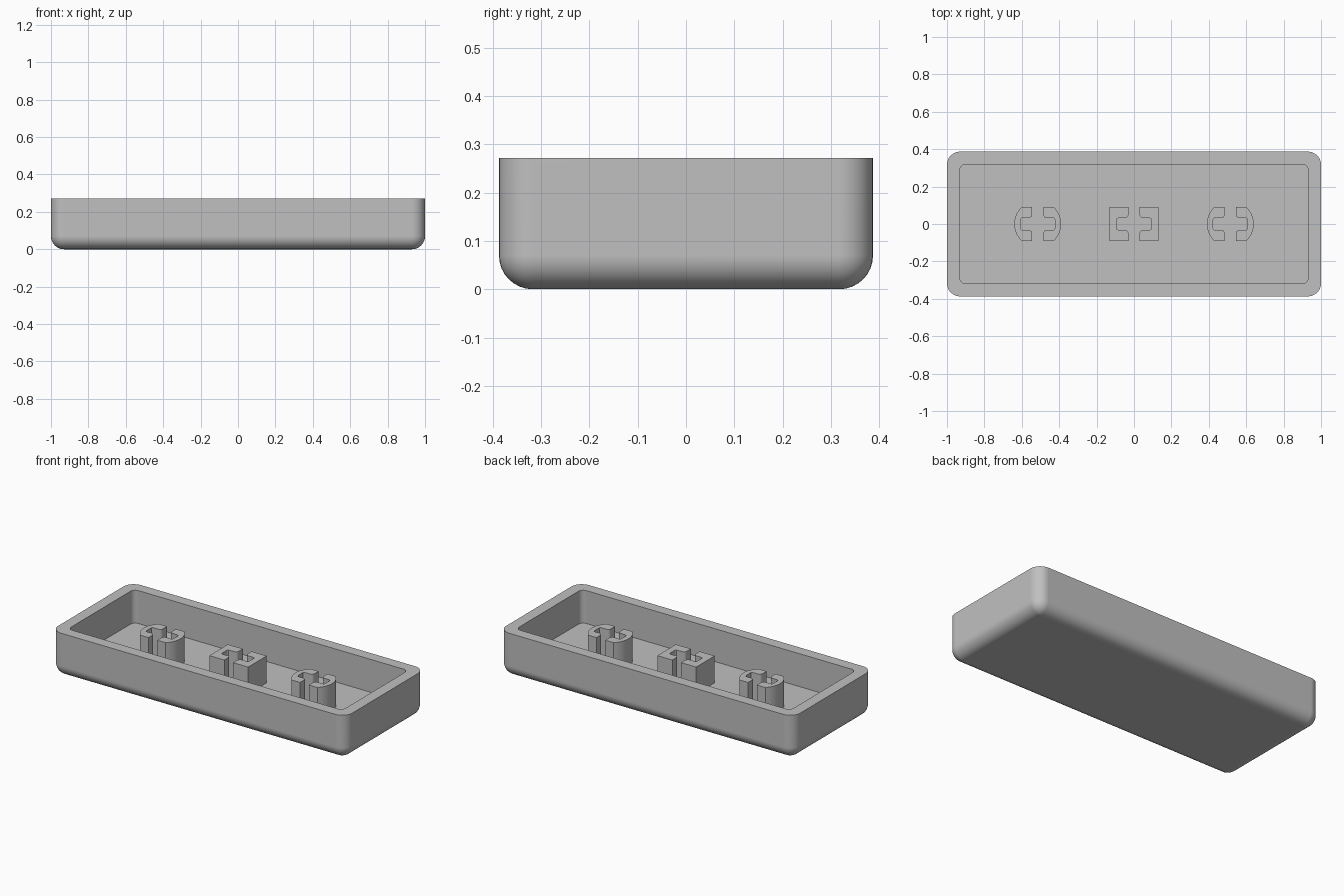
import bpy
import bmesh
from math import sin, cos, pi, asin

cube = bpy.data.objects.get("Cube")
if cube:
    bpy.data.objects.remove(cube, do_unlink=True)

HALF_X, HALF_Y, HEIGHT = 1.0, 0.387, 0.272
RADIUS, FLOOR, STEM_TOP = 0.07, 0.07, 0.235
STEPS = 8

grey = bpy.data.materials.new("plain grey")
grey.use_nodes = True
colour = (0.53, 0.53, 0.53, 1)
grey.diffuse_color = colour
grey.node_tree.nodes["Principled BSDF"].inputs["Base Color"].default_value = colour


def finish(bm, name):
    bmesh.ops.remove_doubles(bm, verts=bm.verts, dist=0.0001)
    bmesh.ops.recalc_face_normals(bm, faces=bm.faces)
    mesh = bpy.data.meshes.new(name)
    bm.to_mesh(mesh)
    bm.free()
    mesh.materials.append(grey)
    obj = bpy.data.objects.new(name, mesh)
    bpy.context.collection.objects.link(obj)
    bpy.ops.object.select_all(action="DESELECT")
    obj.select_set(True)
    bpy.context.view_layer.objects.active = obj
    bpy.ops.object.shade_smooth_by_angle(angle=pi / 6)
    return obj


def arc(cx, cy, r, start, end, steps=STEPS):
    angles = [start + (end - start) * i / steps for i in range(steps + 1)]
    return [(cx + r * cos(a), cy + r * sin(a)) for a in angles]


def rounded_ring(bm, hx, hy, r, z):
    corners = [(1, 1), (-1, 1), (-1, -1), (1, -1)]
    points = []
    for i, (sx, sy) in enumerate(corners):
        points += arc(sx * (hx - r), sy * (hy - r), r, i * pi / 2, (i + 1) * pi / 2)
    return [bm.verts.new((x, y, z)) for x, y in points]


# Open tray: rounded underside, outer wall, rim, inner wall and floor
bm = bmesh.new()
rings = []
for i in range(STEPS + 1):
    a = i / STEPS * pi / 2
    inset = RADIUS * (1 - sin(a))
    rings.append(rounded_ring(bm, HALF_X - inset, HALF_Y - inset,
                              max(RADIUS - inset, 0), RADIUS * (1 - cos(a))))
rings.append(rounded_ring(bm, HALF_X, HALF_Y, RADIUS, HEIGHT))
for z in (HEIGHT, FLOOR):
    rings.append(rounded_ring(bm, HALF_X - 0.068, HALF_Y - 0.068, 0.032, z))
for low, high in zip(rings, rings[1:]):
    for i in range(len(low)):
        j = (i + 1) % len(low)
        bm.faces.new((low[i], low[j], high[j], high[i]))
bm.faces.new(rings[-1])
# The underside corners collapse to points, so cap with one vertex each
bm.faces.new([rings[0][i] for i in range(0, len(rings[0]), STEPS + 1)])
tray = finish(bm, "tray")
weighted = tray.modifiers.new("flat_panels", "WEIGHTED_NORMAL")
weighted.keep_sharp = True


# Split stems: two facing brackets around a cross-shaped slot
def stem(name, cx, outer):
    bm = bmesh.new()
    slot, gap, depth, soft = 0.032, 0.03, 0.092, 0.018
    half = ([(gap, 0.09)]
            + arc(gap + soft, slot + soft, soft, pi, 1.5 * pi, 4)
            + arc(depth - 0.01, slot - 0.01, 0.01, pi / 2, 0, 3))
    profile = half + [(x, -y) for x, y in reversed(half)] + outer
    for side in (-1, 1):
        verts = [bm.verts.new((cx + side * x, y, FLOOR - 0.01)) for x, y in profile]
        base = bm.faces.new(verts)
        result = bmesh.ops.extrude_face_region(bm, geom=[base], use_keep_orig=True)
        top = [v for v in result["geom"] if isinstance(v, bmesh.types.BMVert)]
        bmesh.ops.translate(bm, verts=top, vec=(0, 0, STEM_TOP - FLOOR + 0.01))
    finish(bm, name)


bow = asin(0.09 / 0.125)
stem("centre_stem", 0, [(0.132, -0.09), (0.132, 0.09)])
for name, x in (("right_stem", -0.515), ("left_stem", 0.515)):
    stem(name, x, arc(0, 0, 0.125, -bow, bow, 12))
